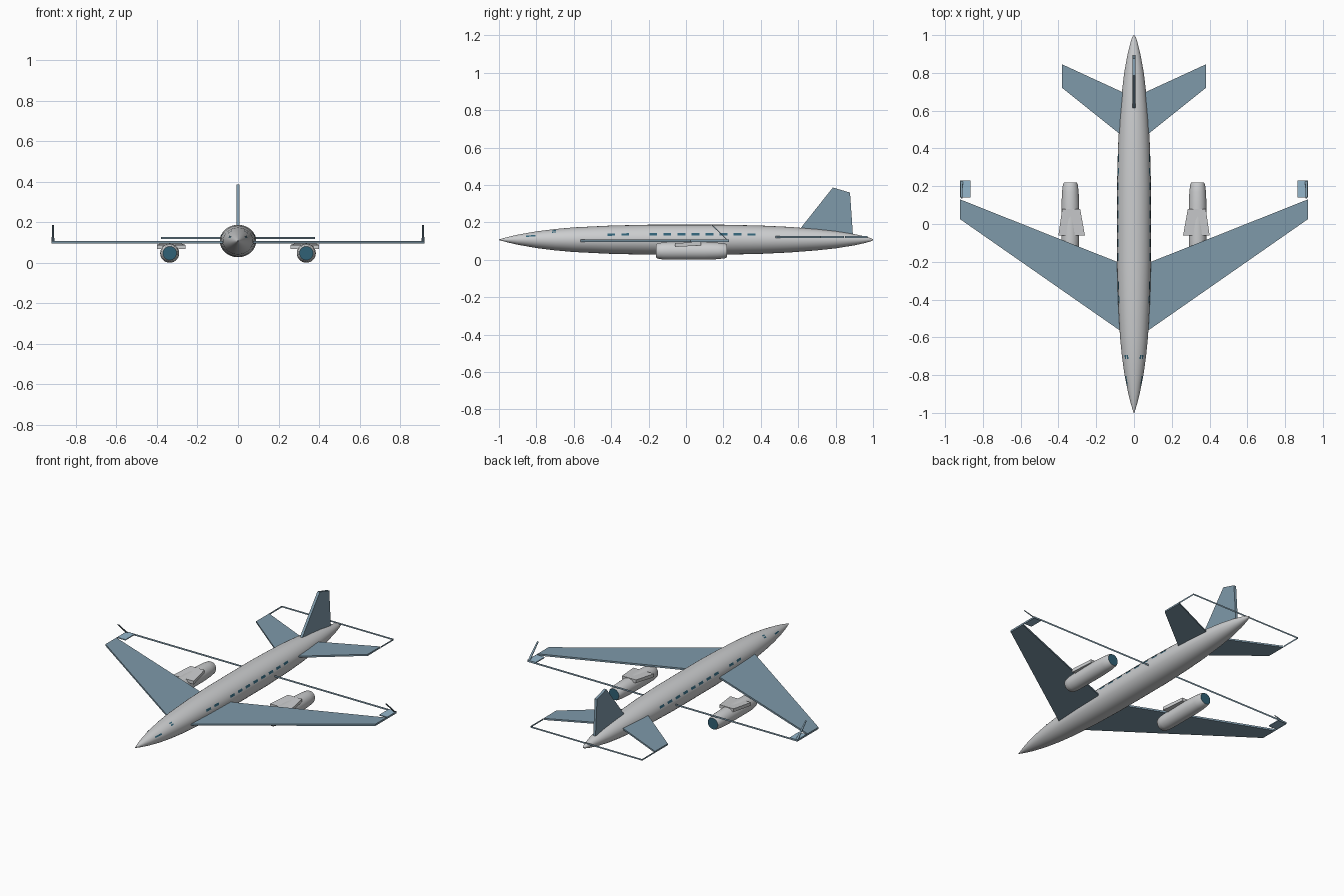
import bpy, bmesh, math

cube = bpy.data.objects.get("Cube")
if cube:
    bpy.data.objects.remove(cube, do_unlink=True)


def material(name, rgb):
    m = bpy.data.materials.new(name)
    m.use_nodes = True
    m.diffuse_color = (*rgb, 1)
    bsdf = next(n for n in m.node_tree.nodes if n.type == 'BSDF_PRINCIPLED')
    bsdf.inputs["Base Color"].default_value = (*rgb, 1)
    return m


GREY = material("body_grey", (0.6, 0.61, 0.62))
BLUE = material("wing_blue", (0.21, 0.32, 0.4))
PALE = material("winglet_blue", (0.3, 0.47, 0.6))
TEAL = material("glass_teal", (0.03, 0.12, 0.18))


def make(name, bm, mats, smooth=False):
    if not name.endswith(("strip", "plate")) and "window" not in name:
        bmesh.ops.recalc_face_normals(bm, faces=bm.faces)
    me = bpy.data.meshes.new(name)
    bm.to_mesh(me)
    bm.free()
    for m in mats:
        me.materials.append(m)
    if smooth:
        for p in me.polygons:
            p.use_smooth = True
        me.set_sharp_from_angle(angle=math.radians(35))
    ob = bpy.data.objects.new(name, me)
    bpy.context.collection.objects.link(ob)
    return ob


def prism(name, lower, upper, mat):
    """Solid between two matching outlines."""
    bm = bmesh.new()
    a = [bm.verts.new(p) for p in lower]
    b = [bm.verts.new(p) for p in upper]
    bm.faces.new(a)
    bm.faces.new(b)
    for i in range(len(a)):
        j = (i + 1) % len(a)
        bm.faces.new((a[i], a[j], b[j], b[i]))
    return make(name, bm, [mat])


def sheet(name, quads, mat):
    bm = bmesh.new()
    for q in quads:
        bm.faces.new([bm.verts.new(p) for p in q])
    return make(name, bm, [mat])


def lathe(name, profile, cx, cz, squash, mats, sides=32):
    """Revolve (y, radius) pairs about a line along y; end caps use the last material."""
    bm = bmesh.new()
    rings = []
    for y, r in profile:
        rings.append([bm.verts.new((cx + r * math.cos(2 * math.pi * i / sides), y,
                                    cz + squash * r * math.sin(2 * math.pi * i / sides)))
                      for i in range(sides)])
    for a, b in zip(rings, rings[1:]):
        for i in range(sides):
            j = (i + 1) % sides
            bm.faces.new((a[i], a[j], b[j], b[i]))
    for ring in (rings[0], rings[-1]):
        bm.faces.new(ring).material_index = len(mats) - 1
    return make(name, bm, mats, True)


# Fuselage
BODY = [(-1, .002), (-.95, .017), (-.9, .03), (-.8, .05), (-.7, .064), (-.6, .074),
        (-.4, .085), (-.2, .09), (.2, .09), (.4, .085), (.55, .077), (.7, .064),
        (.8, .052), (.9, .034), (.96, .019), (.99, .009), (1, .003)]
CZ, SQUASH = .107, .89
lathe("fuselage", BODY, 0, CZ, SQUASH, [GREY])


def body_radius(y):
    for (y0, r0), (y1, r1) in zip(BODY, BODY[1:]):
        if y0 <= y <= y1:
            return r0 + (r1 - r0) * (y - y0) / (y1 - y0)


def skin(side, y, angle):
    r = body_radius(y) + .0015
    a = math.radians(angle)
    return (side * r * math.cos(a), y, CZ + SQUASH * r * math.sin(a))


def window(name, side, y, angle, length, spread):
    ends = (y - length / 2, y + length / 2)
    q = [skin(side, ends[0], angle - spread), skin(side, ends[1], angle - spread),
         skin(side, ends[1], angle + spread), skin(side, ends[0], angle + spread)]
    sheet(name, [q if side > 0 else q[::-1]], TEAL)


# Wall strip running behind a pair of surfaces, from tip to tip
def rear_strip(name, x, y0, y1, z0, z1):
    path = [(x, y0), (x, y1), (-x, y1), (-x, y0)]
    sheet(name, [[(*a, z0), (*b, z0), (*b, z1), (*a, z1)]
                 for a, b in zip(path, path[1:])], BLUE)


rear_strip("wing_rear_strip", .92, .13, .23, .096, .107)
rear_strip("tail_rear_strip", .38, .85, .97, .117, .127)

WING = [(0, -.616), (.92, .025), (.92, .13), (0, -.236)]
TAIL = [(0, .416), (.38, .72), (.38, .845), (0, .67)]
PYLON = [(.26, -.06), (.4, -.06), (.38, .08), (.285, .08)]
NACELLE = [(-.16, .034), (-.152, .041), (-.12, .046), (-.08, .047), (.1, .047),
           (.17, .044), (.21, .039), (.22, .034)]

for side, label in ((1, "left"), (-1, "right")):
    # Wings and tailplanes
    for part, outline, z0, z1 in (("wing", WING, .096, .107), ("tailplane", TAIL, .117, .127)):
        prism(f"{label}_{part}", [(side * x, y, z0) for x, y in outline],
              [(side * x, y, z1) for x, y in outline], BLUE)

    # Winglet: flat base and narrow raked blade
    base = [(.865, .14), (.92, .14), (.92, .23), (.865, .23)]
    prism(f"{label}_winglet_base", [(side * x, y, .1) for x, y in base],
          [(side * x, y, .106) for x, y in base], PALE)
    rake = [(.906, .23, .1), (.92, .23, .1), (.917, .14, .187), (.909, .14, .187)]
    prism(f"{label}_winglet_blade", [(side * x, y, z) for x, y, z in rake],
          [(side * x, y - .006, z) for x, y, z in rake], BLUE)

    # Engine and pylon
    lathe(f"{label}_engine", NACELLE, side * .337, .047, 1, [GREY, TEAL])
    prism(f"{label}_pylon", [(side * x, y, .068 + .06 * (y + .06)) for x, y in PYLON],
          [(side * x, y, .088 + .06 * (y + .06)) for x, y in PYLON], GREY)

    # Cabin and cockpit windows
    for i in range(11):
        if i != 2:
            window(f"{label}_window_{i}", side, -.4 + i * .075, 21, .042, 5)
    window(f"{label}_nose_window", side, -.83, 30, .05, 6)
    for i, angle in enumerate((45, 58)):
        window(f"{label}_cockpit_window_{i}", side, -.705, angle, .022, 4)

# Tail fin
FIN = [(.61, .165), (.785, .386), (.877, .359), (.893, .125)]
prism("tail_fin", [(-.008, y, z) for y, z in FIN], [(.008, y, z) for y, z in FIN], BLUE)
